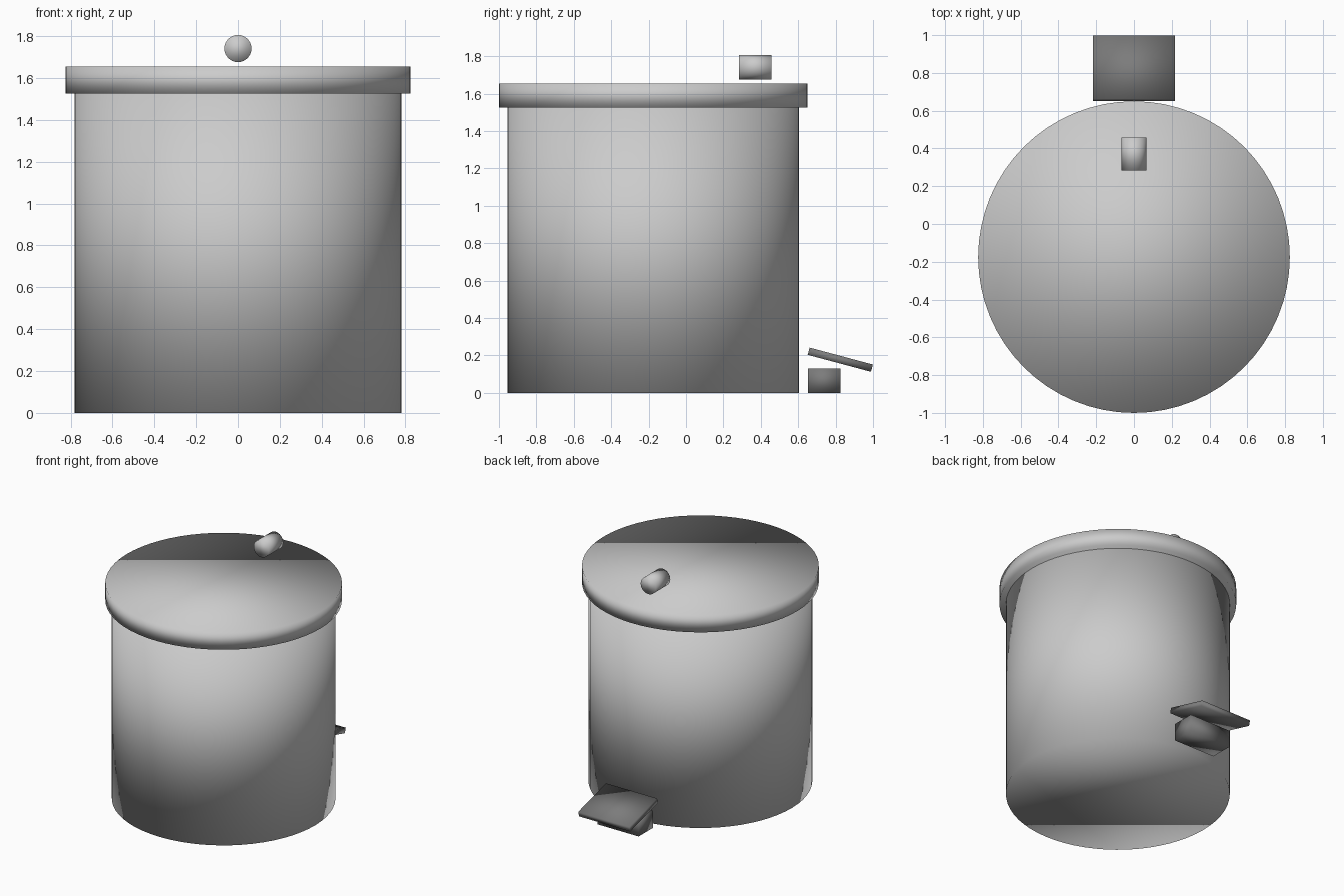
import bpy
import math

if "Cube" in bpy.data.objects:
    bpy.data.objects.remove(bpy.data.objects["Cube"])

AXIS_Y = -0.175  # centre line of the bin

dark = bpy.data.materials.new("dark_plastic")
dark.diffuse_color = (0.2, 0.2, 0.2, 1)
dark.use_nodes = True
dark.node_tree.nodes["Principled BSDF"].inputs["Base Color"].default_value = dark.diffuse_color


def finish(name, mat=None):
    ob = bpy.context.object
    ob.name = name
    bpy.ops.object.shade_smooth()
    if mat:
        ob.data.materials.append(mat)
    return ob


def cylinder(name, radius, depth, loc, rot=(0, 0, 0), sides=64):
    bpy.ops.mesh.primitive_cylinder_add(vertices=sides, radius=radius, depth=depth,
                                        location=loc, rotation=rot)
    return finish(name)


def box(name, size, loc, rot=(0, 0, 0), mat=None):
    bpy.ops.mesh.primitive_cube_add(size=1, location=loc, rotation=rot)
    bpy.context.object.scale = size
    bpy.ops.object.transform_apply(location=False, rotation=False, scale=True)
    return finish(name, mat)


# Bin body and overhanging lid
cylinder("bin_body", 0.78, 1.525, (0, AXIS_Y, 0.7625))
cylinder("lid", 0.825, 0.13, (0, AXIS_Y, 1.59))

# Short knob lying along y, just above the lid
cylinder("lid_knob", 0.065, 0.174, (0, 0.371, 1.741), (math.pi / 2, 0, 0), 32)

# Foot pedal at the back: support block and tilted plate
box("pedal_block", (0.35, 0.174, 0.13), (0, 0.738, 0.065), mat=dark)
box("pedal_plate", (0.434, 0.35, 0.04), (0, 0.825, 0.177),
    (math.radians(-15), 0, 0), dark)
